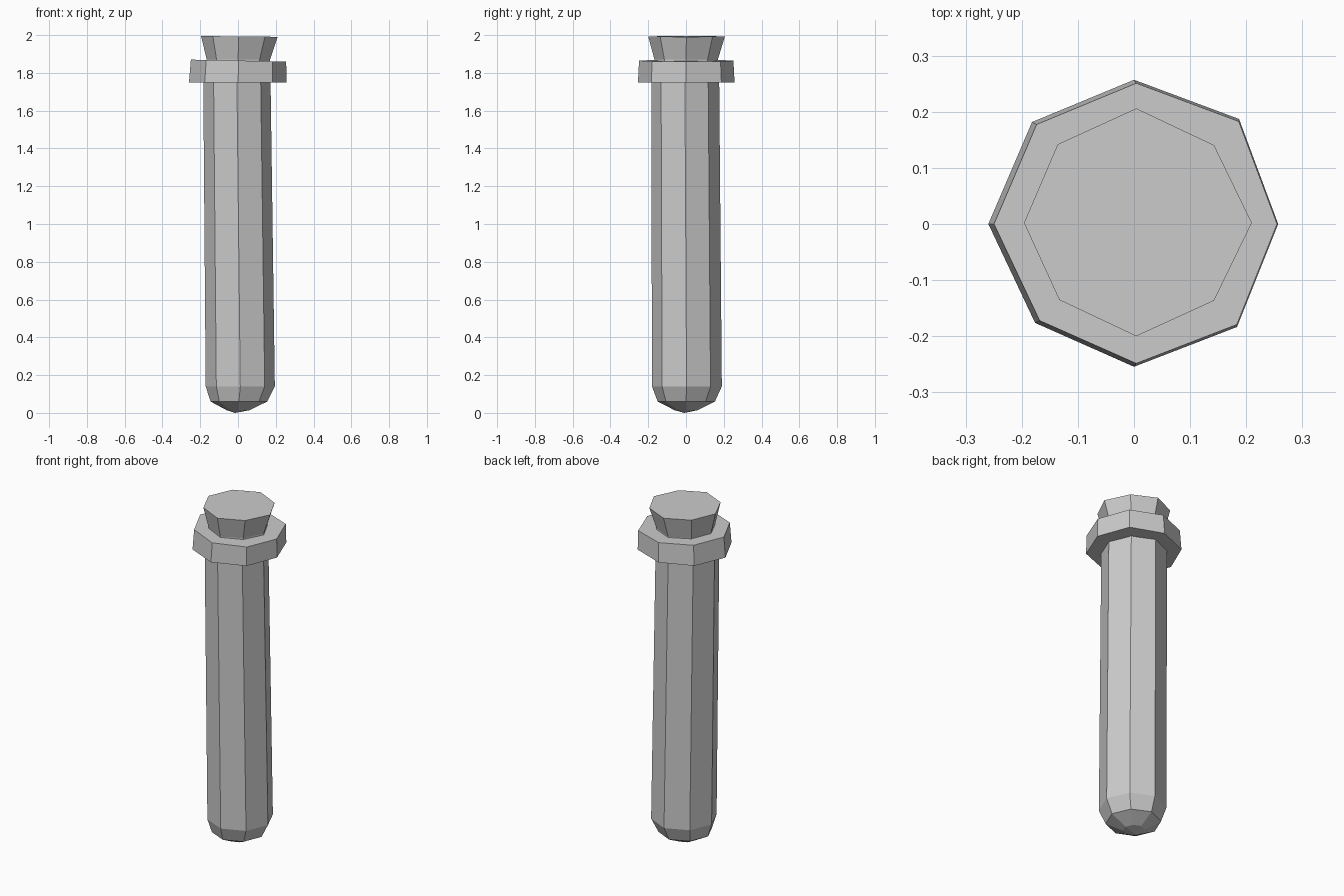
import bpy, bmesh, math

cube = bpy.data.objects.get("Cube")
if cube:
    bpy.data.objects.remove(cube, do_unlink=True)

SIDES = 8

grey = bpy.data.materials.new("plain_grey")
grey.use_nodes = True
grey.diffuse_color = (0.6, 0.6, 0.6, 1)
grey.node_tree.nodes["Principled BSDF"].inputs["Base Color"].default_value = grey.diffuse_color


def lathe(name, rings, wobble, closed=False, cap_top=False, tip=None):
    """Stack uneven octagons: each ring is (radius, z, x shift, y shift, x tilt)."""
    bm = bmesh.new()
    loops = []
    for radius, z, dx, dy, tilt in rings:
        loop = []
        for i, w in enumerate(wobble):
            a = math.tau * i / SIDES
            x, y = radius * w * math.cos(a), radius * w * math.sin(a)
            loop.append(bm.verts.new((x + dx, y + dy, z + tilt * x)))
        loops.append(loop)
    pairs = list(zip(loops, loops[1:]))
    if closed:
        pairs.append((loops[-1], loops[0]))
    for low, high in pairs:
        for i in range(SIDES):
            j = (i + 1) % SIDES
            bm.faces.new((low[i], low[j], high[j], high[i]))
    if cap_top:
        bm.faces.new(loops[-1])
    if tip:
        point = bm.verts.new(tip)
        for i in range(SIDES):
            bm.faces.new((loops[0][(i + 1) % SIDES], loops[0][i], point))
    bmesh.ops.recalc_face_normals(bm, faces=bm.faces[:])
    mesh = bpy.data.meshes.new(name)
    bm.to_mesh(mesh)
    bm.free()
    mesh.materials.append(grey)
    obj = bpy.data.objects.new(name, mesh)
    bpy.context.collection.objects.link(obj)
    return obj


# Long tube with a rounded, faceted end
lathe("tube_body",
      [(0.06, 0.014, 0.0, 0.0, 0), (0.15, 0.06, 0.005, 0.0, 0),
       (0.183, 0.14, 0.012, 0.003, 0), (0.178, 1.78, -0.006, -0.006, 0)],
      [1, 0.98, 1.02, 1, 1, 0.98, 1, 1], tip=(-0.015, -0.01, 0))

# Thick collar around the mouth
lathe("tube_rim",
      [(0.165, 1.75, 0, 0, 0), (0.257, 1.75, 0, 0, 0),
       (0.251, 1.865, 0.004, 0, -0.02), (0.15, 1.865, 0, 0, -0.02)],
      [1, 1.03, 1, 1, 1.01, 0.97, 0.99, 1.01], closed=True)

# Flared plug, wider at the top
lathe("stopper",
      [(0.165, 1.82, 0, 0, 0), (0.165, 1.87, 0, 0, 0), (0.2, 1.993, 0.004, 0.002, -0.01)],
      [1.03, 0.98, 1.02, 0.99, 1, 0.97, 1.01, 0.98], cap_top=True)
